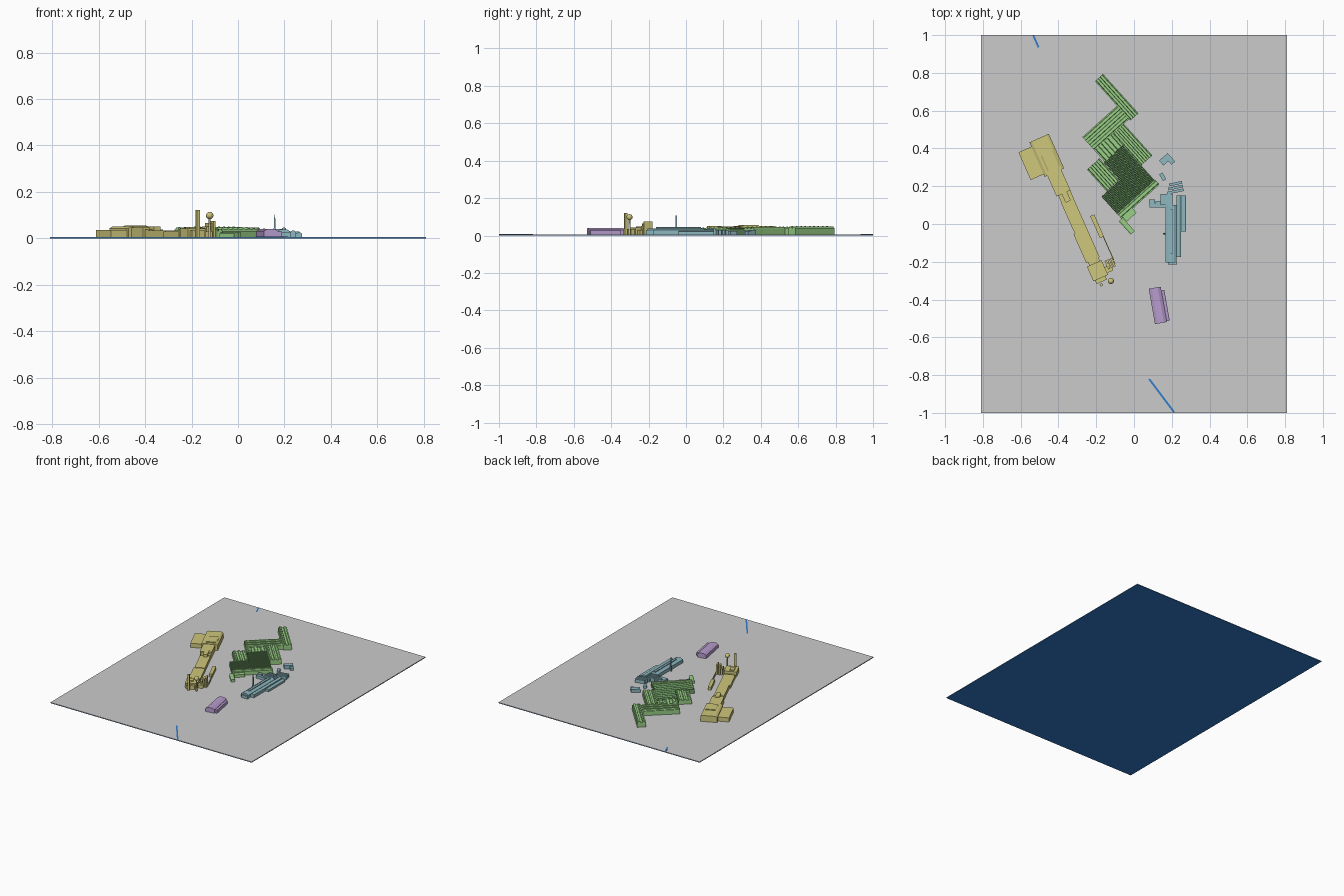
import bpy, bmesh, math
from mathutils import Matrix

if "Cube" in bpy.data.objects:
    bpy.data.objects.remove(bpy.data.objects["Cube"])

G = 0.006  # ground level


def material(name, rgb):
    m = bpy.data.materials.new(name)
    m.diffuse_color = (*rgb, 1)
    m.use_nodes = True
    m.node_tree.nodes["Principled BSDF"].inputs["Base Color"].default_value = m.diffuse_color
    return m


YELLOW = material("yellow", (0.62, 0.57, 0.2))
GREEN = material("green", (0.32, 0.63, 0.24))
DARK = material("dark_green", (0.16, 0.34, 0.13))
TEAL = material("teal", (0.27, 0.48, 0.53))
PURPLE = material("purple", (0.48, 0.34, 0.62))
BLUE = material("blue", (0.03, 0.2, 0.6))


def finish(name, bm, rot, mat, off=(0, 0)):
    bmesh.ops.recalc_face_normals(bm, faces=bm.faces)
    me = bpy.data.meshes.new(name)
    bm.to_mesh(me)
    bm.free()
    ob = bpy.data.objects.new(name, me)
    bpy.context.collection.objects.link(ob)
    ob.matrix_world = Matrix.Translation((*off, 0)) @ Matrix.Rotation(math.radians(rot), 4, 'Z')
    if mat:
        me.materials.append(mat)
    return ob


def prism(name, prof, y0, y1, rot, mat, off=(0, 0)):
    """Extrude an (x, z) profile along local y."""
    bm = bmesh.new()
    a = [bm.verts.new((x, y0, z)) for x, z in prof]
    b = [bm.verts.new((x, y1, z)) for x, z in prof]
    bm.faces.new(a)
    bm.faces.new(b)
    n = len(prof)
    for i in range(n):
        bm.faces.new((a[i], a[(i + 1) % n], b[(i + 1) % n], b[i]))
    return finish(name, bm, rot, mat, off)


def block(name, x0, x1, y0, y1, top, rot=0, mat=None, off=(0, 0), cham=0, z0=0.004):
    """Box with optional sloped roof edges along its length."""
    prof = [(x0, z0), (x1, z0)]
    if cham:
        e = top - cham * 0.6
        prof += [(x1, e), (x1 - cham, top), (x0 + cham, top), (x0, e)]
    else:
        prof += [(x1, top), (x0, top)]
    return prism(name, prof, y0, y1, rot, mat, off)


# Ground plate, with water below and two visible channels
block("water_base", -0.81, 0.81, -1, 1, 0.003, 0, BLUE, z0=0)
block("ground_plate", -0.81, 0.81, -1, 1, G, z0=0.003)
for i, (xa, ya, xb, yb) in enumerate([(-0.533, 0.998, -0.505, 0.935), (0.08, -0.82, 0.212, -0.996)]):
    ln = math.hypot(xb - xa, yb - ya)
    ang = math.degrees(math.atan2(yb - ya, xb - xa)) - 90
    block(f"water_channel_{i}", -0.005, 0.005, 0, ln, G + 0.001, ang, BLUE, (xa, ya))

# Yellow complex: long hall made of stepped blocks
Y = 24
for nm, x0, x1, y0, y1, h, c in [
    ("head_block", -0.33, -0.218, 0.42, 0.62, 0.05, 0.012),
    ("head_roof", -0.305, -0.23, 0.44, 0.53, 0.056, 0.008),
    ("side_wing", -0.405, -0.33, 0.435, 0.595, 0.036, 0),
    ("neck_block", -0.315, -0.235, 0.30, 0.42, 0.047, 0),
    ("neck_step", -0.305, -0.236, 0.265, 0.30, 0.038, 0),
    ("neck_rooftop", -0.285, -0.255, 0.25, 0.32, 0.05, 0),
    ("long_hall", -0.307, -0.237, 0.08, 0.265, 0.033, 0),
    ("lower_hall", -0.315, -0.237, -0.085, 0.08, 0.029, 0),
    ("hall_link", -0.305, -0.245, -0.105, -0.085, 0.024, 0),
    ("end_block", -0.32, -0.235, -0.19, -0.105, 0.042, 0),
    ("end_porch", -0.31, -0.25, -0.21, -0.19, 0.034, 0),
    ("end_rooftop", -0.30, -0.27, -0.16, -0.12, 0.048, 0),
    ("end_side", -0.235, -0.2, -0.18, -0.145, 0.03, 0),
    ("low_shed", -0.195, -0.172, 0.005, 0.132, 0.028, 0),
    ("conveyor", -0.178, -0.173, -0.13, 0.005, 0.02, 0),
]:
    block("yellow_" + nm, x0, x1, y0, y1, h, Y, YELLOW, cham=c)
for i, h in enumerate((0.05, 0.065, 0.075)):
    x = -0.222 + i * 0.016
    block(f"yellow_plant_{i}", x, x + 0.011, -0.165, -0.115, h, Y, YELLOW)
block("yellow_plant_base", -0.225, -0.175, -0.15, -0.135, 0.045, Y, YELLOW)
block("yellow_stack", -0.007, 0.007, -0.007, 0.007, 0.121, Y, YELLOW, (-0.173, -0.322))

# Water tower: ball on a thin stem
bm = bmesh.new()
bmesh.ops.create_uvsphere(bm, u_segments=16, v_segments=10, radius=0.016,
                          matrix=Matrix.Translation((0, 0, 0.098)))
bmesh.ops.create_cone(bm, cap_ends=True, segments=12, radius1=0.006, radius2=0.004, depth=0.085,
                      matrix=Matrix.Translation((0, 0, 0.046)))
finish("yellow_water_tower", bm, 0, YELLOW, (-0.122, -0.302))

# Green complex: zigzag halls; each entry is u0, u1, v0, v1, height, ridge axis
GR = 42


def hall(name, u0, u1, v0, v1, h, along_u=True, ridges=2, mat=GREEN):
    """Hall with raised long ridges; u runs down-right, v runs up-right."""
    if along_u:
        a0, a1, b0, b1, rot = v0, v1, -u1, -u0, GR
    else:
        a0, a1, b0, b1, rot = u0, u1, v0, v1, GR - 90
    pitch = (a1 - a0) / ridges
    prof = [(a0, 0.004), (a1, 0.004), (a1, h - 0.008)]
    for i in reversed(range(ridges)):
        l = a0 + i * pitch
        prof += [(l + pitch * 0.8, h - 0.008), (l + pitch * 0.72, h),
                 (l + pitch * 0.28, h), (l + pitch * 0.2, h - 0.008)]
    prof.append((a0, h - 0.008))
    prism(name, prof, b0, b1, rot, mat)
    # Small roof vents in a row on the first ridge
    bm = bmesh.new()
    n = max(2, int((b1 - b0) / 0.03))
    for i in range(n):
        y = b0 + (i + 0.5) * (b1 - b0) / n
        bmesh.ops.create_cube(bm, size=0.006, matrix=Matrix.Translation((a0 + pitch * 0.5, y, h)))
    finish(name + "_vents", bm, rot, mat)


hall("green_north_hall", -0.70, -0.42, 0.352, 0.41, 0.048, True, 2)
hall("green_cross_hall", -0.525, -0.43, 0.105, 0.352, 0.046, False, 3)
hall("green_link_hall", -0.43, -0.345, 0.105, 0.188, 0.042, True, 2)
hall("green_west_hall", -0.38, -0.225, 0.008, 0.097, 0.042, True, 3)
hall("green_east_hall", -0.43, -0.205, 0.235, 0.315, 0.046, True, 3)
hall("green_inner_hall", -0.43, -0.35, 0.188, 0.235, 0.038, True, 1)
hall("green_south_hall", -0.10, -0.065, -0.03, 0.24, 0.04, False, 1)
block("green_south_step", -0.02, 0.05, 0.035, 0.068, 0.025, GR, GREEN)
block("green_small_shed", -0.05, -0.022, -0.03, 0.065, 0.024, GR, GREEN, cham=0.007)


# Dense sawtooth roofs
def sawtooth(name, u0, u1, v0, v1, h, n):
    p = (v1 - v0) / n
    prof = [(v0, 0.004), (v1, 0.004)]
    for i in reversed(range(n)):
        prof += [(v0 + (i + 1) * p, h - 0.004), (v0 + (i + 0.25) * p, h)]
    prof.append((v0, h - 0.004))
    prism(name, prof, -u1, -u0, GR, DARK)


sawtooth("green_sawtooth_main", -0.35, -0.10, 0.10, 0.235, 0.04, 20)
sawtooth("green_sawtooth_west", -0.222, -0.10, -0.03, 0.10, 0.038, 19)

# Teal complex
for nm, x0, x1, y0, y1, h, c in [
    ("main_hall", 0.168, 0.225, -0.205, 0.10, 0.038, 0.014),
    ("main_ridge", 0.19, 0.206, -0.16, 0.08, 0.046, 0.004),
    ("east_hall", 0.225, 0.25, -0.175, 0.15, 0.033, 0.008),
    ("east_lean_to", 0.25, 0.275, -0.04, 0.15, 0.024, 0.006),
    ("south_porch", 0.18, 0.228, -0.215, -0.2, 0.026, 0),
    ("west_wing", 0.083, 0.168, 0.088, 0.108, 0.026, 0),
    ("west_tip", 0.08, 0.11, 0.108, 0.13, 0.03, 0),
    ("west_court", 0.115, 0.14, 0.108, 0.122, 0.02, 0),
    ("slat_hall", 0.14, 0.203, 0.10, 0.16, 0.036, 0),
]:
    block("teal_" + nm, x0, x1, y0, y1, h, 0, TEAL, cham=c)
for i in range(8):
    y = 0.104 + i * 0.007
    block(f"teal_slat_{i}", 0.142, 0.2, y, y + 0.003, 0.04, 0, TEAL)
for i in range(3):
    y = -0.025 + i * 0.02
    block(f"teal_north_row_{i}", -0.045 + i * 0.01, 0.045, y, y + 0.014, 0.03, 12, TEAL, (0.215, 0.19))
block("teal_kiosk", -0.01, 0.01, -0.02, 0.02, 0.025, 30, TEAL, (0.152, 0.25))
block("teal_far_house", -0.035, 0.025, 0.0, 0.035, 0.03, 40, TEAL, (0.182, 0.332))
block("teal_far_wing", 0.005, 0.03, -0.035, 0.0, 0.024, 40, TEAL, (0.172, 0.338))
prism("teal_mast", [(-0.005, 0.004), (0.005, 0.004), (0.003, 0.08), (0, 0.106), (-0.003, 0.08)],
      -0.004, 0.004, 0, TEAL, (0.158, -0.052))

# Purple hall with low side aisle
P = (0.132, -0.43)
block("purple_hall", -0.038, 0.026, -0.095, 0.095, 0.04, 10, PURPLE, P, 0.016)
block("purple_aisle", 0.026, 0.042, -0.09, 0.075, 0.031, 10, PURPLE, P, 0.005)
